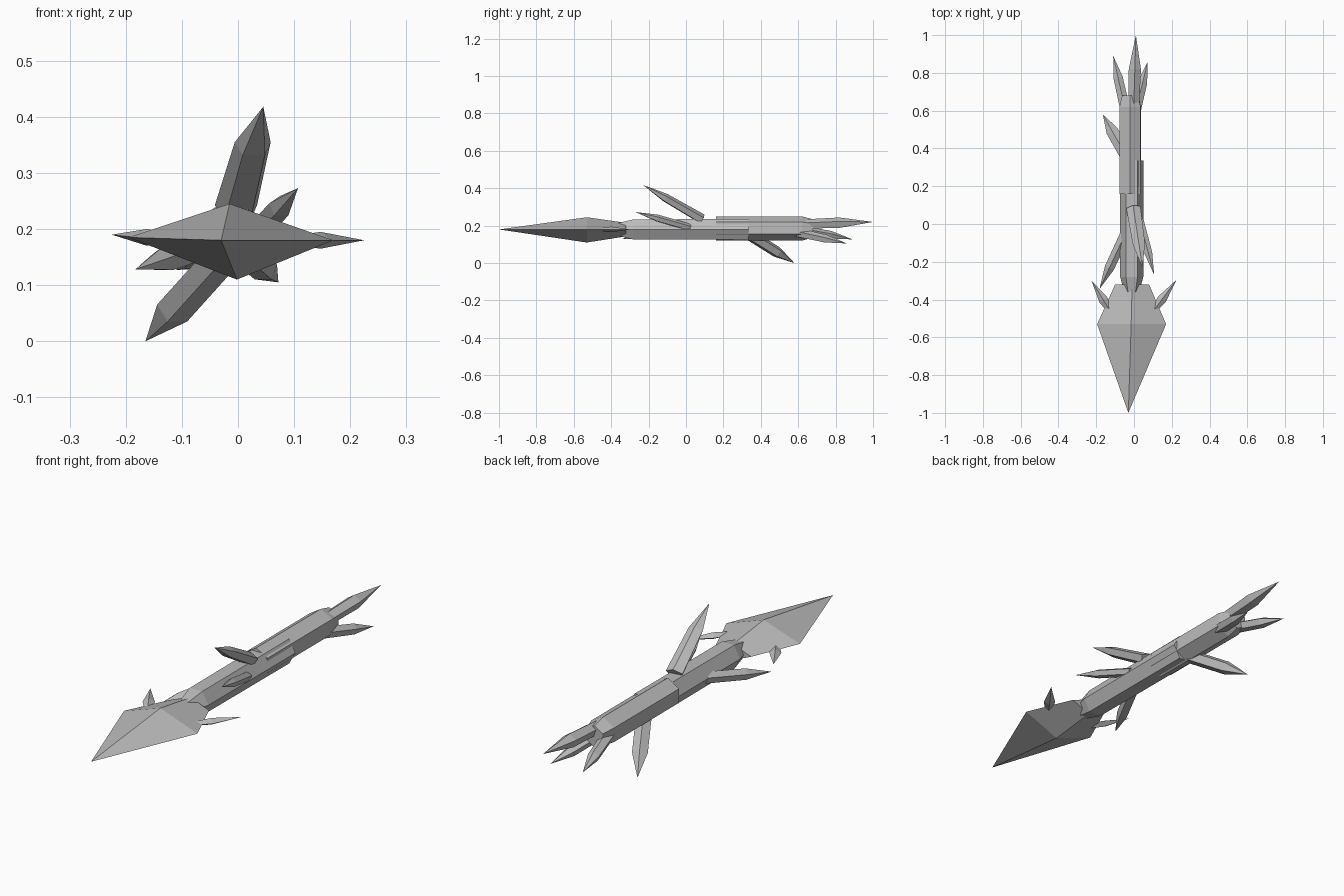
import bpy, math
from mathutils import Vector

if "Cube" in bpy.data.objects:
    bpy.data.objects.remove(bpy.data.objects["Cube"])

grey = bpy.data.materials.new("stone grey")
grey.diffuse_color = (0.5, 0.5, 0.5, 1)
grey.use_nodes = True
grey.node_tree.nodes["Principled BSDF"].inputs["Base Color"].default_value = grey.diffuse_color


def loft(name, rings, tip=None):
    """Skin a list of equal rings; close with caps or a pointed tip."""
    n = len(rings[0])
    verts = [v for r in rings for v in r]
    faces = [(i * n + k, i * n + (k + 1) % n, (i + 1) * n + (k + 1) % n, (i + 1) * n + k)
             for i in range(len(rings) - 1) for k in range(n)]
    faces.append(tuple(reversed(range(n))))
    last = (len(rings) - 1) * n
    if tip is None:
        faces.append(tuple(range(last, last + n)))
    else:
        verts.append(tip)
        faces += [(last + k, last + (k + 1) % n, len(verts) - 1) for k in range(n)]
    me = bpy.data.meshes.new(name)
    me.from_pydata([tuple(v) for v in verts], [], faces)
    me.materials.append(grey)
    ob = bpy.data.objects.new(name, me)
    bpy.context.collection.objects.link(ob)
    # consistent outward normals
    import bmesh
    bm = bmesh.new()
    bm.from_mesh(me)
    bmesh.ops.recalc_face_normals(bm, faces=bm.faces)
    bm.to_mesh(me)
    bm.free()
    return ob


def shard(name, base, tip, r_base, r_mid, mid=0.6, sides=5, flat=0.7, turn=90):
    """Crystal shard: narrow base, wider shoulder, sharp tip."""
    base, tip = Vector(base), Vector(tip)
    d = (tip - base).normalized()
    u = d.cross(Vector((0, 0, 1))).normalized()
    w = u.cross(d)

    def ring(t, r):
        c = base.lerp(tip, t)
        angles = [math.radians(turn + 360 * k / sides) for k in range(sides)]
        return [c + u * r * math.cos(a) + w * r * flat * math.sin(a) for a in angles]
    loft(name, [ring(0, r_base), ring(mid, r_mid)], tip)


def shaft(name, cx, cz, rx, rz, turn, stations):
    rings = []
    for y, s in stations:
        angles = [math.radians(turn + 60 * k) for k in range(6)]
        rings.append([(cx + rx * s * math.cos(a), y, cz + rz * s * math.sin(a)) for a in angles])
    loft(name, rings)


# spear head: four-sided blade
loft("spear_head", [
    [(0.08, -0.32, 0.18), (-0.01, -0.32, 0.215), (-0.10, -0.32, 0.182), (-0.01, -0.32, 0.143)],
    [(0.17, -0.53, 0.18), (-0.015, -0.53, 0.245), (-0.195, -0.53, 0.185), (-0.002, -0.53, 0.11)],
], (-0.03, -1.0, 0.18))

# two overlapping hexagonal shaft pieces
shaft("front_shaft", -0.012, 0.18, 0.063, 0.064, 0,
      [(-0.38, 0.55), (-0.28, 0.97), (0.335, 1)])
shaft("rear_shaft", -0.02, 0.185, 0.065, 0.065, -28,
      [(0.16, 1), (0.62, 1), (0.68, 0.75)])

# barbs on the head
shard("left_head_barb", (-0.12, -0.47, 0.182), (-0.225, -0.30, 0.19), 0.012, 0.025, 0.4, 4, 0.6)
shard("right_head_barb", (0.095, -0.47, 0.18), (0.225, -0.295, 0.18), 0.012, 0.025, 0.4, 4, 0.6)

# shards growing from the shaft
shard("top_shard", (-0.003, 0.085, 0.235), (0.045, -0.23, 0.418), 0.040, 0.034, 0.62, 5, 0.7)
shard("bottom_shard", (-0.03, 0.34, 0.15), (-0.165, 0.58, 0.0), 0.034, 0.034, 0.62, 5, 0.9)
shard("right_shard", (0.03, 0.02, 0.19), (0.107, -0.27, 0.273), 0.022, 0.022, 0.6, 5, 0.9)
shard("left_shard", (-0.05, -0.06, 0.175), (-0.183, -0.345, 0.128), 0.028, 0.027, 0.6, 5, 0.9)

# tail cluster
shard("tail_shard", (-0.002, 0.6, 0.205), (0.01, 1.0, 0.22), 0.030, 0.034, 0.55, 5, 0.9)
shard("tail_left_shard", (-0.045, 0.6, 0.18), (-0.11, 0.89, 0.127), 0.028, 0.026, 0.6, 5, 0.9)
shard("tail_right_shard", (0.005, 0.58, 0.165), (0.072, 0.86, 0.105), 0.028, 0.026, 0.6, 5, 0.9)
